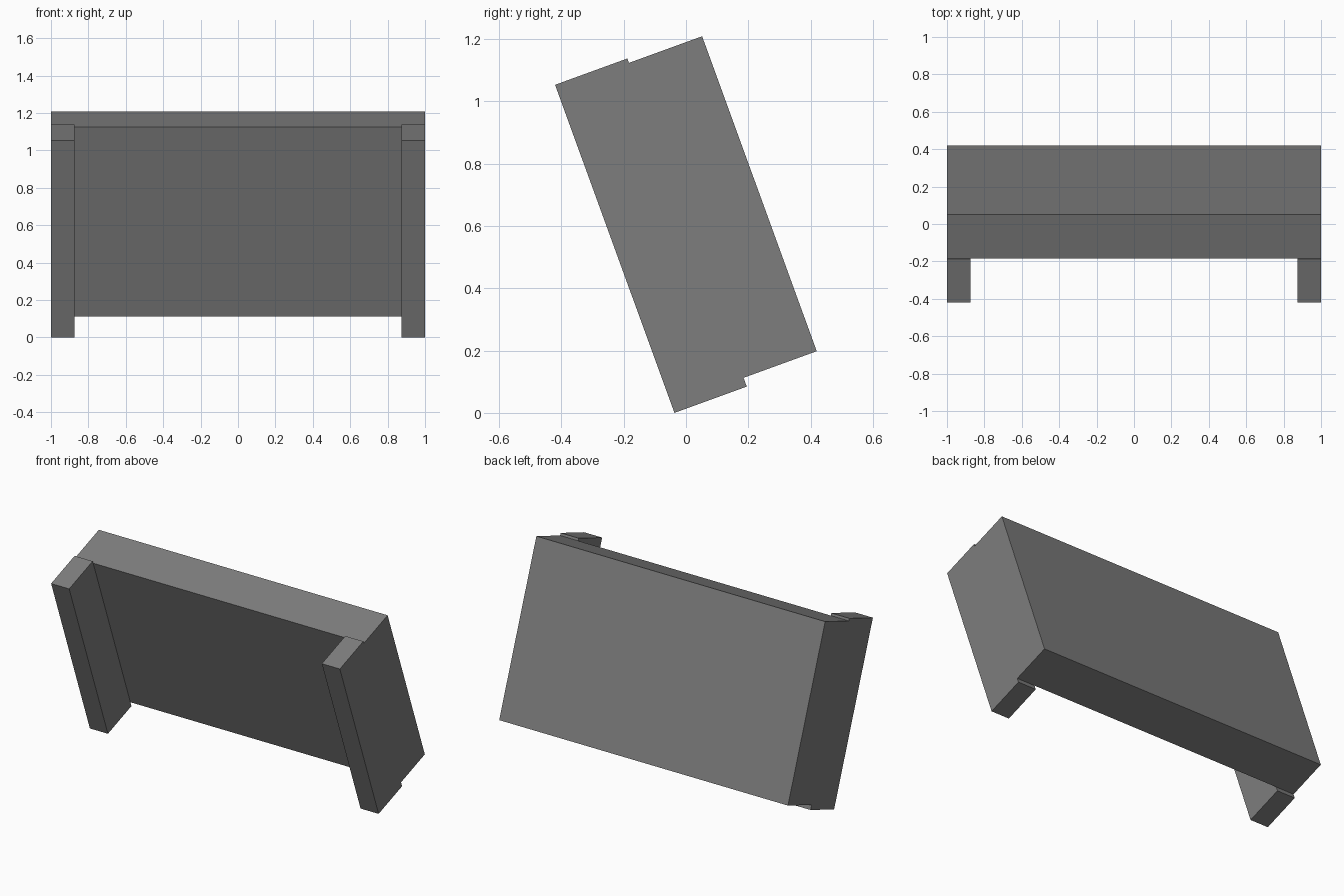
import bpy
import bmesh
import math
from mathutils import Matrix, Vector

if "Cube" in bpy.data.objects:
    bpy.data.objects.remove(bpy.data.objects["Cube"])

grey = bpy.data.materials.new("mid_grey")
grey.diffuse_color = (0.205, 0.205, 0.205, 1.0)
grey.use_nodes = True
grey.node_tree.nodes["Principled BSDF"].inputs["Base Color"].default_value = grey.diffuse_color

# The whole model leans back 20 degrees, resting on the front lower leg edge
lean = Matrix.Translation((0, -0.037, 0)) @ Matrix.Rotation(math.radians(20), 4, 'X')


def tilted_box(name, low, high):
    """Box between two corners given in the un-tilted frame."""
    low, high = Vector(low), Vector(high)
    bm = bmesh.new()
    bmesh.ops.create_cube(bm, size=1.0)
    bmesh.ops.scale(bm, vec=high - low, verts=bm.verts)
    bmesh.ops.translate(bm, vec=(low + high) / 2, verts=bm.verts)
    bmesh.ops.transform(bm, matrix=lean, verts=bm.verts)
    mesh = bpy.data.meshes.new(name)
    bm.to_mesh(mesh)
    bm.free()
    mesh.materials.append(grey)
    obj = bpy.data.objects.new(name, mesh)
    bpy.context.collection.objects.link(obj)
    return obj


# Main slab
tilted_box("slab", (-1.0, 0.247, 0.03), (1.0, 0.497, 1.106))

# Side rails along the front, slightly longer than the slab
for side, x0, x1 in (("left", -1.0, -0.875), ("right", 0.875, 1.0)):
    tilted_box(side + "_rail", (x0, 0.0, 0.0), (x1, 0.247, 1.121))
